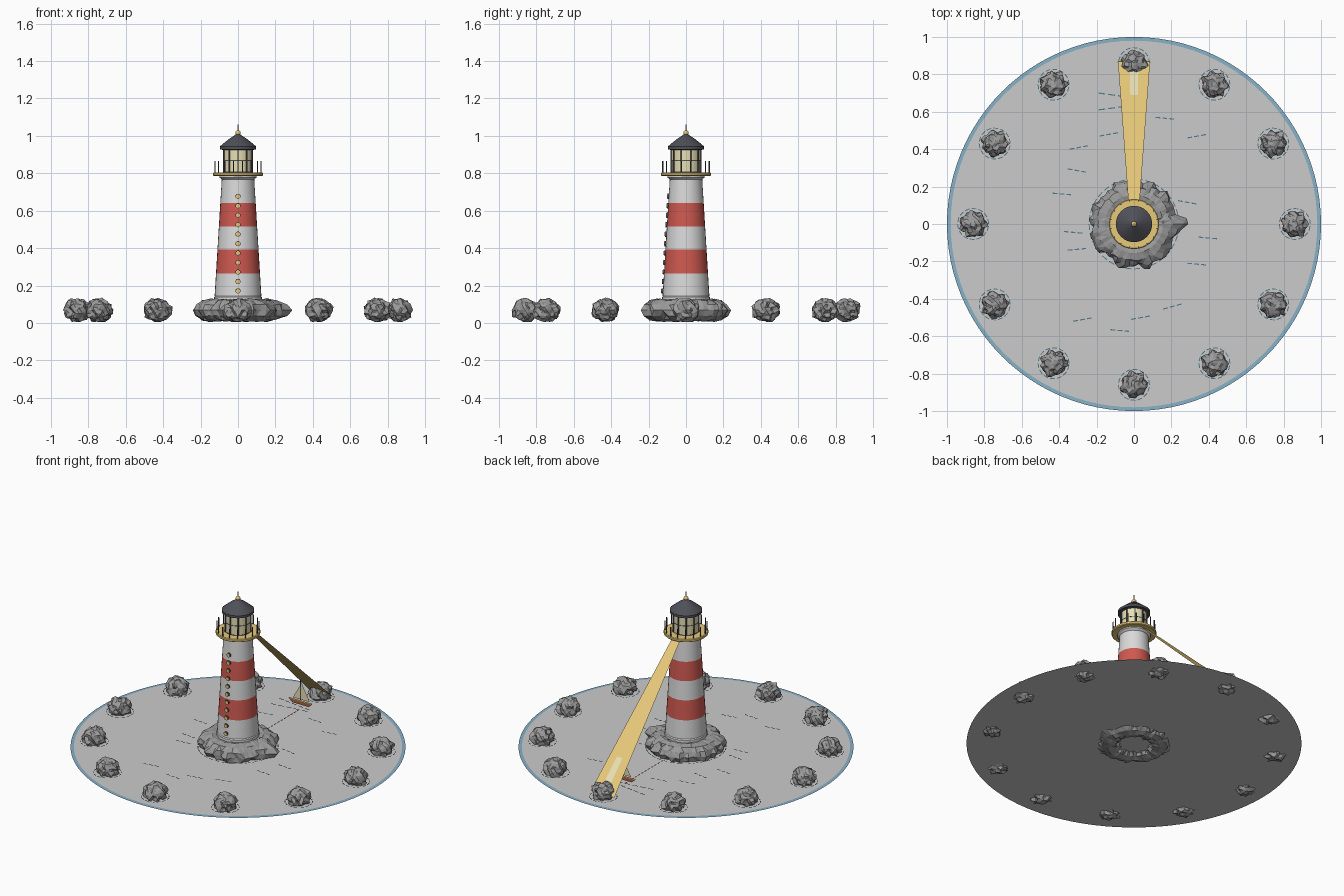
import bpy, bmesh, random
from math import sin, cos, pi, tau, atan2, exp
from mathutils import Vector, Matrix, noise

random.seed(4)
if "Cube" in bpy.data.objects:
    bpy.data.objects.remove(bpy.data.objects["Cube"])


def material(name, *rgb):
    m = bpy.data.materials.new(name)
    m.use_nodes = True
    m.diffuse_color = (*rgb, 1)
    m.node_tree.nodes["Principled BSDF"].inputs["Base Color"].default_value = (*rgb, 1)
    return m


WHITE = material("white paint", .7, .7, .7)
RED = material("red paint", .62, .1, .08)
ROCK = material("rock grey", .33, .33, .33)
SEA = material("sea grey", .6, .6, .6)
BLUE = material("rim blue", .24, .44, .58)
FOAM = material("wave teal", .08, .19, .25)
BRASS = material("brass yellow", .82, .6, .2)
GLASS = material("lantern cream", .8, .74, .45)
DARK = material("dark slate", .08, .08, .1)
HULL = material("rust brown", .4, .12, .05)

SEA_Z = .034
FOAM_Z = SEA_Z + .004


def finish(name, bm, mats, smooth=False):
    me = bpy.data.meshes.new(name)
    bm.to_mesh(me)
    bm.free()
    for m in mats:
        me.materials.append(m)
    ob = bpy.data.objects.new(name, me)
    bpy.context.collection.objects.link(ob)
    if smooth:
        bpy.ops.object.select_all(action='DESELECT')
        bpy.context.view_layer.objects.active = ob
        ob.select_set(True)
        bpy.ops.object.shade_smooth_by_angle()
    return ob


def polygon(bm, pts, mat=0):
    f = bm.faces.new([bm.verts.new(p) for p in pts])
    f.material_index = mat
    return f


def lathe(name, profile, mats, rule=lambda z: 0, seg=32):
    """Spin (radius, height) points about the z axis."""
    bm = bmesh.new()
    rings = [[bm.verts.new((r * cos(tau * i / seg), r * sin(tau * i / seg), z))
              for i in range(seg)] for r, z in profile]
    for low, high in zip(rings, rings[1:]):
        for i in range(seg):
            k = (i + 1) % seg
            f = bm.faces.new((low[i], low[k], high[k], high[i]))
            f.material_index = rule(f.calc_center_median().z)
    bm.faces.new(rings[0][::-1])
    bm.faces.new(rings[-1])
    return finish(name, bm, mats, True)


def rod(bm, start, end, radius, seg=8, mat=0):
    a, b = Vector(start), Vector(end)
    turn = (b - a).to_track_quat('Z', 'Y').to_matrix().to_4x4()
    made = bmesh.ops.create_cone(bm, cap_ends=True, segments=seg, radius1=radius, radius2=radius,
                                 depth=(b - a).length, matrix=Matrix.Translation((a + b) / 2) @ turn)
    for f in {f for v in made["verts"] for f in v.link_faces}:
        f.material_index = mat


def dashes(bm, start, end, count, width=.006, fill=.7):
    """Flat dashes lying on the water between two points."""
    a, b = Vector((*start, FOAM_Z)), Vector((*end, FOAM_Z))
    step = (b - a) / count
    side = Vector((-step.y, step.x, 0)).normalized() * width / 2
    for i in range(count):
        p, q = a + step * i, a + step * (i + fill)
        polygon(bm, (p - side, q - side, q + side, p + side))


def foam_ring(bm, x, y, radius, count):
    for i in range(count):
        a, b = tau * i / count, tau * (i + .7) / count
        dashes(bm, (x + radius * cos(a), y + radius * sin(a)),
               (x + radius * cos(b), y + radius * sin(b)), 1, .005, 1)


# Sea disc and its blue rim
def circle(radius, z, seg=96):
    return [(radius * cos(tau * i / seg), radius * sin(tau * i / seg), z) for i in range(seg)]


bm = bmesh.new()
polygon(bm, circle(1, SEA_Z))
finish("sea", bm, [SEA])
bm = bmesh.new()
inner, outer = circle(.98, SEA_Z + .003), circle(1, SEA_Z + .003)
for i in range(len(inner)):
    polygon(bm, (inner[i - 1], outer[i - 1], outer[i], inner[i]))
finish("sea_rim", bm, [BLUE])

# Ring of twelve small rocks with foam around each
foam = bmesh.new()
for n in range(12):
    angle = tau * n / 12
    cx, cy = .86 * cos(angle), .86 * sin(angle)
    bm = bmesh.new()
    bmesh.ops.create_icosphere(bm, subdivisions=3, radius=1)
    for v in bm.verts:
        d = v.co.copy()
        lobe = .12 * cos(7 * atan2(d.y, d.x) + 3 * d.z) * (1 - d.z * d.z)
        size = .96 + lobe + .25 * noise.noise(d * 3 + Vector((n * 9, 0, 0))) + random.uniform(-.06, .06)
        v.co = (cx + d.x * size * .07, cy + d.y * size * .07, max(.005, .068 + d.z * size * .064))
    finish(f"rock_{n + 1}", bm, [ROCK])
    foam_ring(foam, cx, cy, .083, 14)
foam_ring(foam, 0, 0, .24, 32)
finish("rock_foam", foam, [FOAM])

# Jagged rock mound around the tower foot, with one long spur
bm = bmesh.new()
around, across = 56, 12
rings = []
for i in range(around):
    a = tau * i / around
    spur = .07 * exp(-(((a + pi) % tau - pi) / .13) ** 2)
    ring = []
    for j in range(across):
        t = tau * j / across
        jag = 1 + .4 * noise.noise(Vector((cos(a) * 6, sin(a) * 6, 2 * cos(t)))) + random.uniform(-.14, .14)
        r = .155 + (.075 * jag + spur * max(0, cos(t)) ** 2) * cos(t)
        z = .068 + .06 * sin(t) * (.75 + .25 * jag)
        ring.append(bm.verts.new((r * cos(a), r * sin(a), max(0, min(.135, z)))))
    rings.append(ring)
for i in range(around):
    for j in range(across):
        k = (j + 1) % across
        bm.faces.new((rings[i - 1][j], rings[i][j], rings[i][k], rings[i - 1][k]))
bmesh.ops.triangulate(bm, faces=bm.faces)
finish("rock_mound", bm, [ROCK])

# Tower with red bands
bands = [.145, .265, .393, .516, .64, .767]
tower = [(.128, .08), (.128, .138), (.122, .145)]
tower += [(.125 - .045 * (z - .145) / .55 * .75, z) for z in bands]
tower += [(.1, .778), (.1, .79)]
lathe("tower", tower, [WHITE, RED],
      lambda z: int(bands[1] < z < bands[2] or bands[3] < z < bands[4]))

# Column of round windows down the front
bm = bmesh.new()
for i in range(11):
    z = .171 + .0506 * i
    y = -(.125 - .0614 * (z - .145))
    rod(bm, (0, y + .01, z), (0, y - .007, z), .014, 14, 0)
    rod(bm, (0, y, z), (0, y - .009, z), .011, 14, 1)
finish("windows", bm, [DARK, BRASS])

# Gallery floor and railing posts
lathe("gallery", [(.1, .786), (.13, .786), (.134, .79), (.134, .801), (.13, .805), (.08, .805)], [BRASS])
bm = bmesh.new()
for i in range(16):
    a = tau * (i + .5) / 16
    x, y = .126 * cos(a), .126 * sin(a)
    rod(bm, (x, y, .8), (x, y, .866), .0035, 6)
finish("railing_posts", bm, [DARK])

# Lantern glass, glazing bars, roof and finial
lathe("lantern_glass", [(.078, .8), (.078, .93)], [GLASS])
bm = bmesh.new()
for i in range(10):
    a = tau * (i + .5) / 10
    x, y = .08 * cos(a), .08 * sin(a)
    rod(bm, (x, y, .803), (x, y, .93), .004, 6)
finish("lantern_bars", bm, [DARK])
for name, z in (("lantern_sill", .807), ("lantern_band", .868)):
    lathe(name, [(.0795, z - .002), (.0795, z + .002)], [DARK])
lathe("roof", [(.078, .925), (.097, .928), (.097, .944), (.05, .982), (.012, 1.008)], [DARK])
lathe("finial_ball", [(.014 * sin(pi * i / 8) + .0005, 1.016 - .014 * cos(pi * i / 8))
                      for i in range(9)], [BRASS], seg=16)
lathe("finial_spike", [(.0035, 1.02), (.002, 1.06)], [ROCK], seg=8)


# Light beam sloping down to the water, with a pale streak on it
def beam_strip(name, y0, y1, w0, w1, lift, mat):
    bm = bmesh.new()
    z0, z1 = (.88 - .947 * y + lift for y in (y0, y1))
    polygon(bm, ((-w0, y0, z0), (w0, y0, z0), (w1, y1, z1), (-w1, y1, z1)))
    finish(name, bm, [mat])


beam_strip("light_beam", .04, .87, .024, .086, 0, BRASS)
beam_strip("beam_streak", .69, .85, .02, .024, .004, GLASS)

# Flat sailing boat
bm = bmesh.new()
boat_y = .65


def flat(pts, mat):
    polygon(bm, [(x, boat_y, z) for x, z in pts], mat)


flat([(-.06, .066), (.06, .066), (.085, .088), (-.085, .088)], 0)
flat([(-.085, .088), (.085, .088), (.087, .094), (-.087, .094)], 1)
flat([(-.003, .094), (.003, .094), (.003, .23), (-.003, .23)], 2)
flat([(-.055, .1), (-.003, .1), (-.003, .19)], 1)
flat([(.003, .1), (.068, .1), (.003, .22)], 1)
finish("sailing_boat", bm, [HULL, GLASS, DARK])

# Dashed course from the tower to the boat, and the wake
bm = bmesh.new()
dashes(bm, (0, .24), (0, .65), 12, .008, .6)
finish("boat_course", bm, [HULL])
bm = bmesh.new()
for s in (-1, 1):
    dashes(bm, (-.19, .655 + s * .045), (.07, .655 + s * .01), 5)
finish("boat_wake", bm, [FOAM])

# Short broken wave lines: centre and rise of each
waves = [(-.13, .48, .02), (.17, .565, -.01), (.34, .47, .02), (-.29, .41, .02), (-.3, .285, -.02),
         (-.38, .16, -.01), (.29, .115, -.02), (.4, -.075, -.01), (.34, -.215, -.01), (-.32, -.045, -.01),
         (-.3, -.135, .01), (-.27, -.51, .02), (-.07, -.57, -.01), (.04, -.5, .02), (.21, -.44, .03)]
bm = bmesh.new()
for x, y, rise in waves:
    dashes(bm, (x - .055, y - rise / 2), (x + .055, y + rise / 2), 3)
finish("waves", bm, [FOAM])
